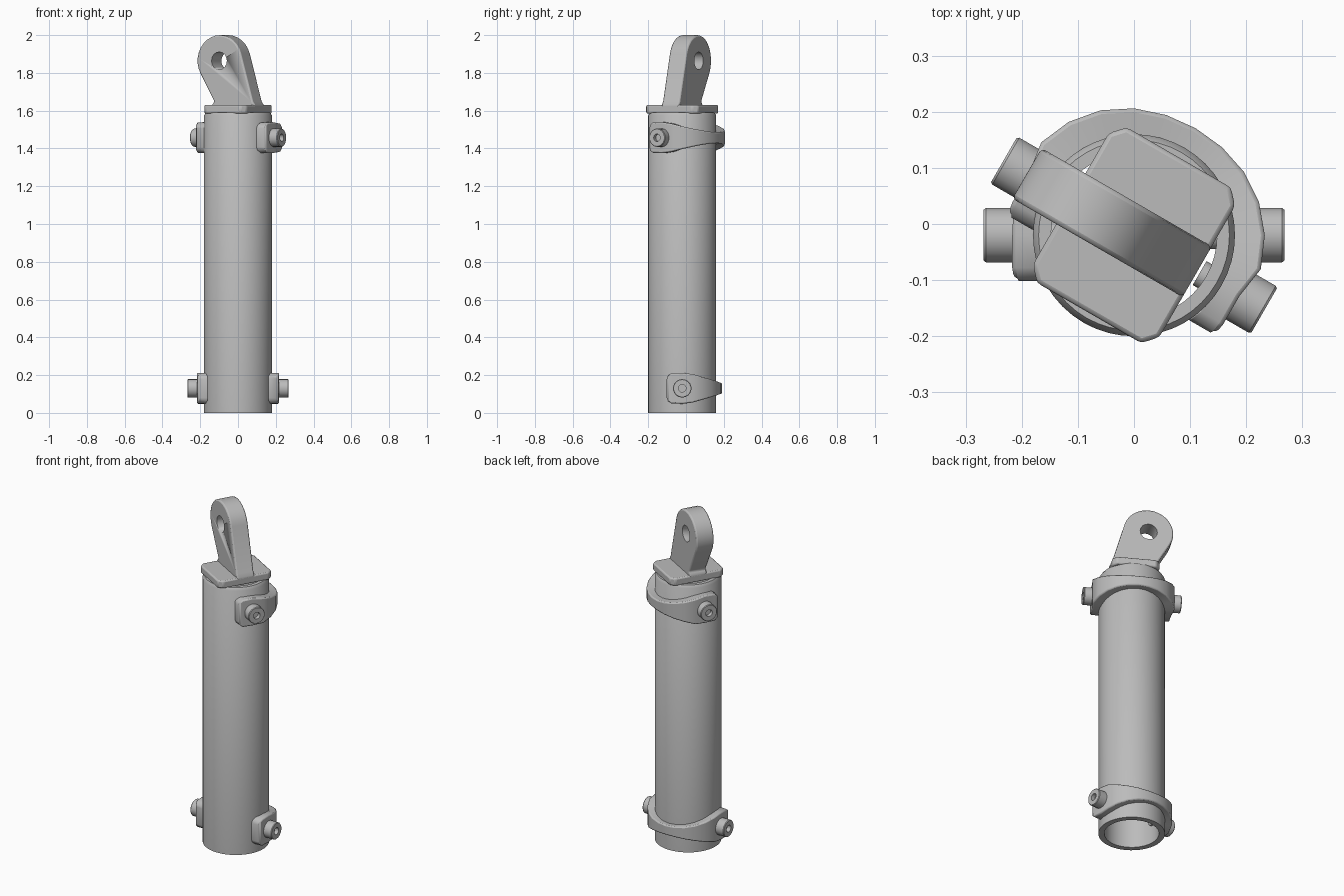
import bpy, bmesh, math
from mathutils import Matrix, Vector

old = bpy.data.objects.get("Cube")
if old:
    bpy.data.objects.remove(old, do_unlink=True)

GREY = (0.5, 0.5, 0.5, 1)
steel = bpy.data.materials.new("grey_steel")
steel.use_nodes = True
steel.diffuse_color = GREY
steel.node_tree.nodes["Principled BSDF"].inputs["Base Color"].default_value = GREY

AXIS = Vector((0, -0.02, 0))      # centre line of the tube
TURN = math.radians(-30)          # twist of the upper fittings


def finish(bm, name, turn=0.0, z=0.0, bevel=0.0, angle=35):
    bmesh.ops.recalc_face_normals(bm, faces=bm.faces[:])
    mesh = bpy.data.meshes.new(name)
    bm.to_mesh(mesh)
    bm.free()
    mesh.materials.append(steel)
    ob = bpy.data.objects.new(name, mesh)
    bpy.context.collection.objects.link(ob)
    ob.location = AXIS + Vector((0, 0, z))
    ob.rotation_euler.z = turn
    if bevel:
        mod = ob.modifiers.new("edge_bevel", "BEVEL")
        mod.width, mod.segments, mod.limit_method = bevel, 2, "ANGLE"
        mod.angle_limit = math.radians(40)
    bpy.ops.object.select_all(action="DESELECT")
    ob.select_set(True)
    bpy.context.view_layer.objects.active = ob
    bpy.ops.object.shade_smooth_by_angle(angle=math.radians(angle))
    return ob


def loft(bm, rings, closed=False):
    """Skin equal-sized rings of points; cap the ends unless closed."""
    rows = [[bm.verts.new(p) for p in ring] for ring in rings]
    pairs = list(zip(rows, rows[1:])) + ([(rows[-1], rows[0])] if closed else [])
    for a, b in pairs:
        for i in range(len(a)):
            j = (i + 1) % len(a)
            bm.faces.new((a[i], a[j], b[j], b[i]))
    if not closed:
        bm.faces.new(rows[0])
        bm.faces.new(rows[-1])


def circle(r, h, n):
    return [(r * math.cos(math.tau * i / n), r * math.sin(math.tau * i / n), h)
            for i in range(n)]


# Hollow tube, open at both ends
bm = bmesh.new()
loft(bm, [circle(r, h, 48) for r, h in
          ((0.18, 0), (0.18, 1.575), (0.17, 1.59), (0.148, 1.59), (0.148, 0))], closed=True)
finish(bm, "tube")

# Top plate with clipped corners
bm = bmesh.new()
outline = []
for sx, sy in ((1, 1), (-1, 1), (-1, -1), (1, -1)):
    corner = [(sx * 0.13, sy * 0.135), (sx * 0.107, sy * 0.16)]
    outline += corner if sx * sy > 0 else corner[::-1]
loft(bm, [[(x, y, h) for x, y in outline] for h in (1.585, 1.63)])
finish(bm, "top_plate", TURN, bevel=0.008)

# Leaning lug with a rounded head
HEAD_X, HEAD_Z, HEAD_R = -0.085, 1.864, 0.136
bm = bmesh.new()
side = [(-0.13, 1.615), (-0.13, 1.632), (-0.118, 1.65)][::-1]
profile = [(-x, z) for x, z in side[::-1]]
for i in range(17):
    a = math.radians(16 + 194 * i / 16)
    profile.append((HEAD_X + HEAD_R * math.cos(a), HEAD_Z + HEAD_R * math.sin(a)))
profile += side
loft(bm, [[(x, y, z) for x, z in profile] for y in (-0.052, 0.052)])
lug = finish(bm, "lug", TURN, bevel=0.008)

# Pin hole through the lug
bm = bmesh.new()
loft(bm, [[(HEAD_X + x, d, HEAD_Z + y) for x, y, d in circle(0.047, d, 16)]
          for d in (-0.2, 0.2)])
cutter = finish(bm, "pin_hole_cutter", TURN)
cutter.hide_render = True
cutter.hide_set(True)
cut = lug.modifiers.new("pin_hole", "BOOLEAN")
cut.object, cut.operation, cut.solver = cutter, "DIFFERENCE", "EXACT"


def clamp(name, z, turn, shoulder, back):
    """Half band round the rear, tall at the ears and narrow in the middle."""
    # stations: inner x, inner y, outer x, outer y, half height
    half = [(0.155, -0.082, 0.205, -0.082, 0.05), (0.158, -0.076, 0.214, -0.076, 0.067),
            (0.165, -0.058, 0.217, -0.058, 0.08), (0.174, 0, 0.217, 0, 0.082)]
    for deg in range(15, 91, 15):
        a = math.radians(deg)
        r = shoulder + (back - shoulder) * math.sin(a) ** 4
        tall = 0.082 - 0.053 * max(0, math.sin(a) - 0.15) / 0.85
        half.append((0.174 * math.cos(a), 0.174 * math.sin(a),
                     r * math.cos(a), r * math.sin(a), tall))
    full = half + [(-a, b, -c, d, t) for a, b, c, d, t in half[-2::-1]]
    bm = bmesh.new()
    loft(bm, [[(a, b, -t), (c, d, -t), (c, d, t), (a, b, t)] for a, b, c, d, t in full])
    finish(bm, name + "_clamp", turn, z, bevel=0.01)

    # A socket-head bolt in each ear: shank, head, hexagonal recess
    for label, flip in (("left", 0), ("right", math.pi)):
        to_side = Matrix.Rotation(flip, 3, "Z") @ Matrix.Rotation(math.pi / 2, 3, "Y")
        bm = bmesh.new()
        rings = [circle(r, h, 18) for r, h in
                 ((0.025, 0.135), (0.025, 0.2), (0.049, 0.2), (0.049, 0.264),
                  (0.046, 0.268), (0.02, 0.268), (0.02, 0.245))]
        loft(bm, rings)
        bm.transform(to_side.to_4x4())
        finish(bm, f"{name}_{label}_bolt", turn, z)


clamp("lower", 0.13, 0, 0.222, 0.211)
clamp("upper", 1.457, TURN, 0.234, 0.22)
